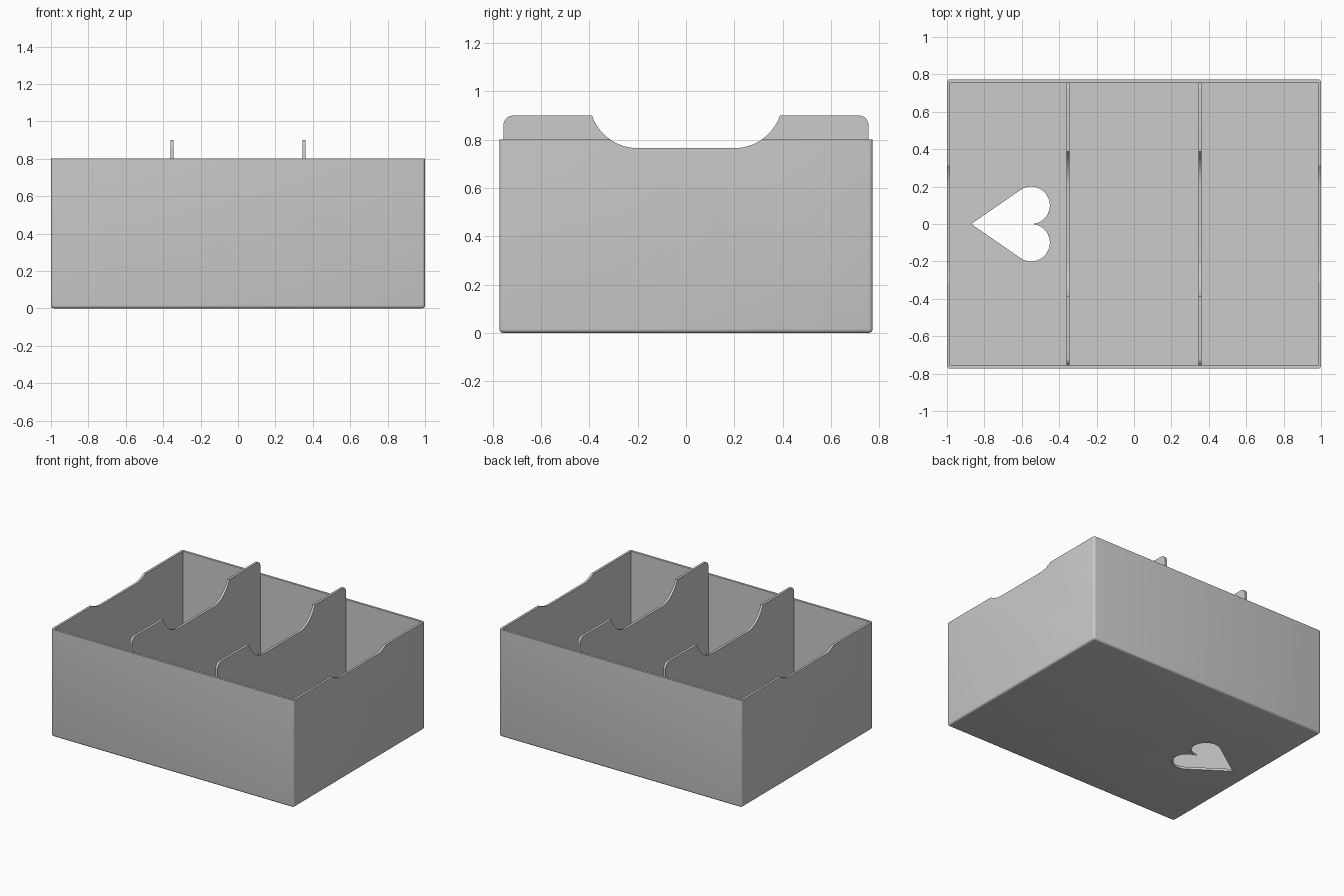
import bpy, bmesh
from math import sin, cos, radians
from mathutils import Vector

cube = bpy.data.objects.get("Cube")
if cube:
    bpy.data.objects.remove(cube, do_unlink=True)

HALF_X, HALF_Y, HEIGHT = 1.0, 0.773, 0.8
WALL = 0.017
DIVIDER_X, DIVIDER_TOP = 0.353, 0.9

grey = bpy.data.materials.new("plain grey")
grey.use_nodes = True
colour = (0.6, 0.6, 0.6, 1)
grey.diffuse_color = colour
grey.node_tree.nodes["Principled BSDF"].inputs["Base Color"].default_value = colour


def arc(cx, cy, r, start, end, steps=16):
    """Points along a circular arc, angles in degrees."""
    angles = [radians(start + (end - start) * i / steps) for i in range(steps + 1)]
    return [(cx + r * cos(a), cy + r * sin(a)) for a in angles]


def prism(name, outline, axis, low, high):
    """Extrude a flat outline along x (outline in y, z) or z (outline in x, y)."""
    bm = bmesh.new()
    place = (lambda p: (low, *p)) if axis == "x" else (lambda p: (*p, low))
    face = bm.faces.new([bm.verts.new(place(p)) for p in outline])
    made = bmesh.ops.extrude_face_region(bm, geom=[face])["geom"]
    shift = Vector((high - low, 0, 0)) if axis == "x" else Vector((0, 0, high - low))
    bmesh.ops.translate(bm, vec=shift, verts=[g for g in made if isinstance(g, bmesh.types.BMVert)])
    bmesh.ops.recalc_face_normals(bm, faces=bm.faces)
    return finish(name, bm)


def finish(name, bm):
    mesh = bpy.data.meshes.new(name)
    bm.to_mesh(mesh)
    bm.free()
    mesh.materials.append(grey)
    obj = bpy.data.objects.new(name, mesh)
    bpy.context.collection.objects.link(obj)
    return obj


def activate(obj):
    bpy.ops.object.select_all(action="DESELECT")
    obj.select_set(True)
    bpy.context.view_layer.objects.active = obj


def cut(obj, cutter):
    mod = obj.modifiers.new("cut", "BOOLEAN")
    mod.operation = "DIFFERENCE"
    mod.solver = "EXACT"
    mod.object = cutter
    activate(obj)
    bpy.ops.object.modifier_apply(modifier=mod.name)


def rectangle(x, y):
    return [(-x, -y), (x, -y), (x, y), (-x, y)]


# Outer box with softened corners and bottom rim
box = prism("box", rectangle(HALF_X, HALF_Y), "z", 0, HEIGHT)
bm = bmesh.new()
bm.from_mesh(box.data)
soft = [e for e in bm.edges if min(v.co.z for v in e.verts) < 0.01]
bmesh.ops.bevel(bm, geom=soft, offset=0.016, segments=4, profile=0.5, affect="EDGES")
bm.to_mesh(box.data)
bm.free()

# Cutters: cavity, hand scoop and heart-shaped floor hole
cavity = prism("cavity_cutter", rectangle(HALF_X - WALL, HALF_Y - WALL), "z", WALL, 1.2)
scoop_outline = arc(-0.2, 0.965, 0.2, 180, 270) + arc(0.2, 0.965, 0.2, 270, 360)
scoop = prism("scoop_cutter", scoop_outline, "x", -1.2, 1.2)
lobe = arc(-0.55, 0.1, 0.1, -90, 124.7, 28)
heart_outline = lobe + [(-0.87, 0)] + [(x, -y) for x, y in reversed(lobe[1:])]
heart = prism("heart_cutter", heart_outline, "z", -0.1, 0.1)
for cutter in (cavity, scoop, heart):
    cut(box, cutter)

# Dividers with rounded top corners and the same scoop
edge = HALF_Y - WALL
divider_outline = ([(-edge, WALL), (edge, WALL)]
                   + arc(edge - 0.04, DIVIDER_TOP - 0.04, 0.04, 0, 90, 8)
                   + arc(0.04 - edge, DIVIDER_TOP - 0.04, 0.04, 90, 180, 8))
parts = [box]
for name, x in (("left_divider", DIVIDER_X), ("right_divider", -DIVIDER_X)):
    divider = prism(name, divider_outline, "x", x - 0.009, x + 0.009)
    cut(divider, scoop)
    parts.append(divider)

for part in parts:
    activate(part)
    bpy.ops.object.shade_smooth_by_angle(angle=radians(30))
for cutter in (cavity, scoop, heart):
    bpy.data.objects.remove(cutter, do_unlink=True)
